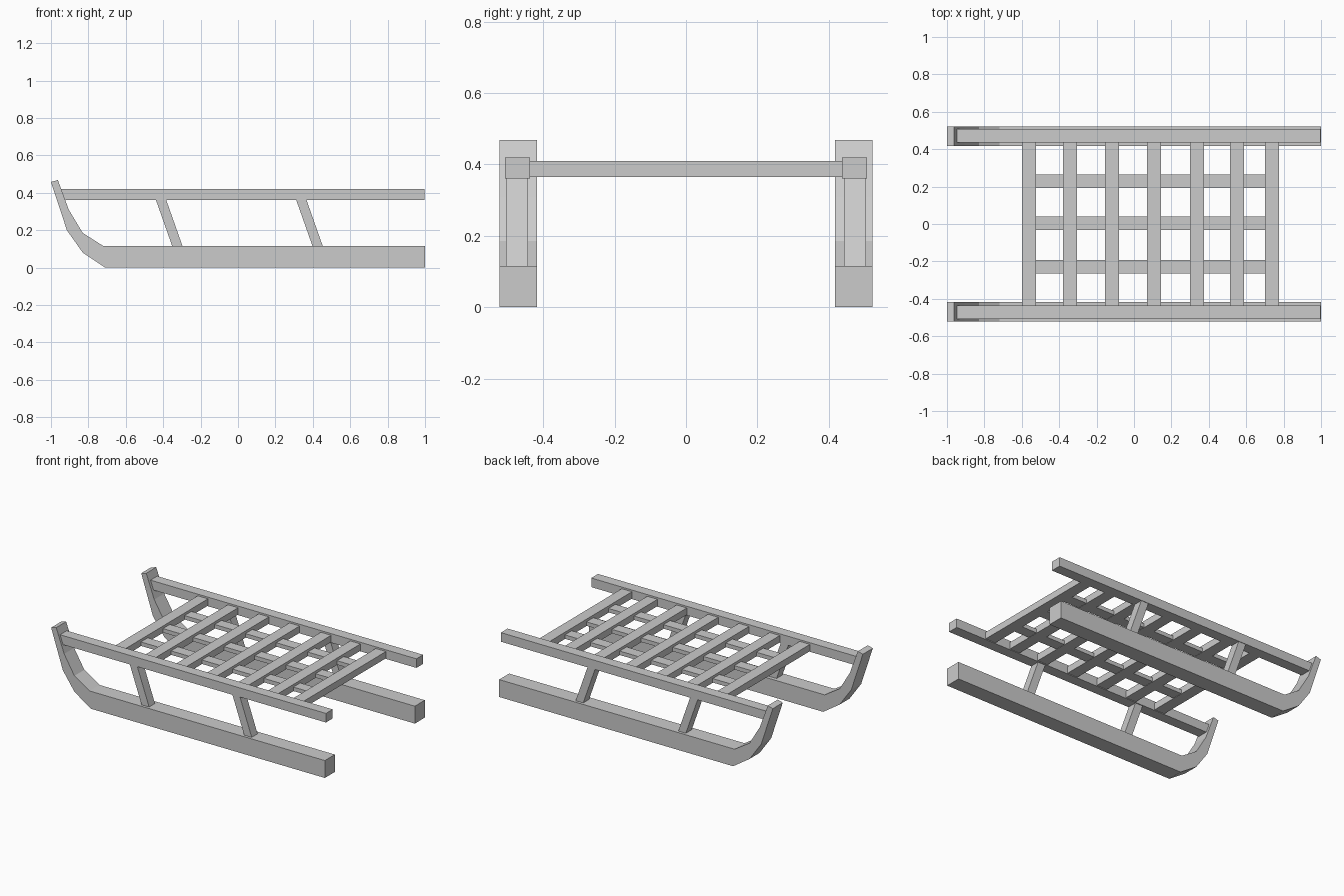
import bpy
import bmesh

cube = bpy.data.objects.get("Cube")
if cube:
    bpy.data.objects.remove(cube, do_unlink=True)

grey = bpy.data.materials.new("plain grey")
grey.use_nodes = True
colour = (0.6, 0.6, 0.6, 1)
grey.diffuse_color = colour
grey.node_tree.nodes["Principled BSDF"].inputs["Base Color"].default_value = colour


def extrude_profile(name, profile, y0, y1):
    """Sweep an outline of (x, z) points sideways from y0 to y1."""
    bm = bmesh.new()
    face = bm.faces.new([bm.verts.new((x, y0, z)) for x, z in profile])
    swept = bmesh.ops.extrude_face_region(bm, geom=[face])["geom"]
    moved = [v for v in swept if isinstance(v, bmesh.types.BMVert)]
    bmesh.ops.translate(bm, verts=moved, vec=(0, y1 - y0, 0))
    bmesh.ops.recalc_face_normals(bm, faces=bm.faces)
    mesh = bpy.data.meshes.new(name)
    bm.to_mesh(mesh)
    bm.free()
    mesh.materials.append(grey)
    obj = bpy.data.objects.new(name, mesh)
    bpy.context.collection.objects.link(obj)
    return obj


def beam(name, x0, x1, y0, y1, z0, z1):
    return extrude_profile(name, [(x0, z0), (x1, z0), (x1, z1), (x0, z1)], y0, y1)


RUNNER = [(1, 0), (-0.71, 0), (-0.83, 0.08), (-0.915, 0.2), (-1, 0.458),
          (-0.963, 0.468), (-0.905, 0.31), (-0.83, 0.185), (-0.72, 0.115), (1, 0.115)]

# Runners, top rails and leaning struts on both sides
for side, s in (("left", 1), ("right", -1)):
    extrude_profile(side + "_runner", RUNNER, s * 0.418, s * 0.522)
    beam(side + "_rail", -0.947, 0.998, s * 0.437, s * 0.507, 0.36, 0.42)
    for end, x in (("front", -0.35), ("rear", 0.40)):
        strut = [(x, 0.11), (x + 0.055, 0.11), (x - 0.035, 0.365), (x - 0.09, 0.365)]
        extrude_profile(f"{side}_{end}_strut", strut, s * 0.443, s * 0.504)

# Cross slats of the seat
for i, x in enumerate((-0.5625, -0.3425, -0.1175, 0.1075, 0.3375, 0.5515, 0.738)):
    beam(f"cross_slat_{i + 1}", x - 0.0375, x + 0.0375, -0.44, 0.44, 0.364, 0.409)

# Lengthwise slats under the cross slats
for i, y in enumerate((-0.228, 0.003, 0.228)):
    beam(f"long_slat_{i + 1}", -0.58, 0.75, y - 0.036, y + 0.036, 0.366, 0.392)
